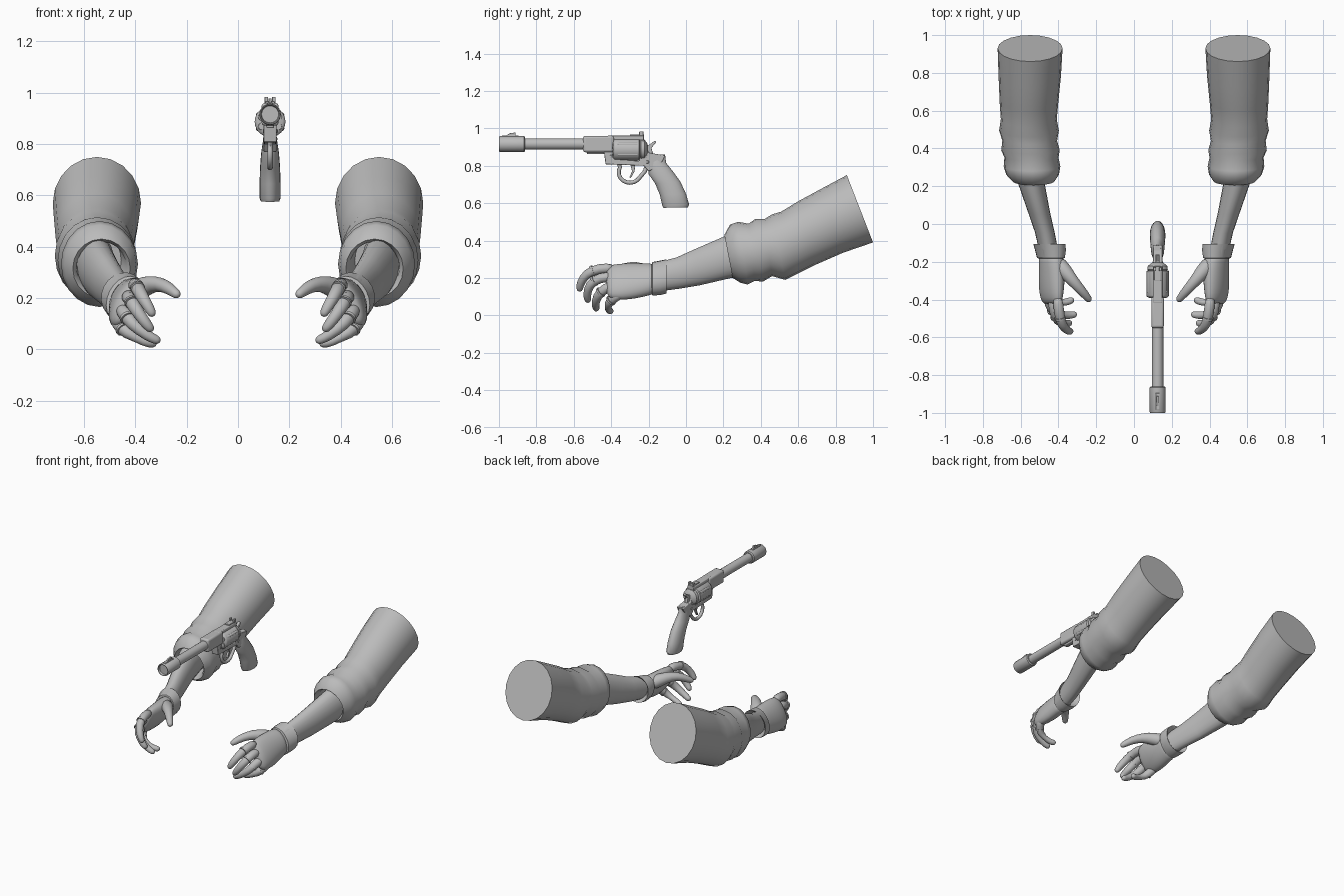
import bpy, bmesh, math
from mathutils import Vector as V

old = bpy.data.objects.get("Cube")
if old:
    bpy.data.objects.remove(old)

grey = bpy.data.materials.new("plain grey")
grey.use_nodes = True
grey.diffuse_color = (0.5, 0.5, 0.5, 1)
grey.node_tree.nodes["Principled BSDF"].inputs["Base Color"].default_value = (0.5, 0.5, 0.5, 1)

GX = 0.125   # gun centre plane
BORE = 0.916  # barrel height


def finish(name, bm, mirror=False, subsurf=0, bevel=0, angle=40):
    """Turn a bmesh into a named, shaded object."""
    bmesh.ops.recalc_face_normals(bm, faces=bm.faces)
    me = bpy.data.meshes.new(name)
    bm.to_mesh(me)
    bm.free()
    me.materials.append(grey)
    me.shade_smooth()
    me.set_sharp_from_angle(angle=math.radians(angle))
    ob = bpy.data.objects.new(name, me)
    bpy.context.collection.objects.link(ob)
    if bevel:
        mod = ob.modifiers.new("Bevel", "BEVEL")
        mod.width, mod.segments, mod.limit_method = bevel, 3, "ANGLE"
    if subsurf:
        mod = ob.modifiers.new("Subdivision", "SUBSURF")
        mod.levels = mod.render_levels = subsurf
    if mirror:
        ob.modifiers.new("Mirror", "MIRROR")


def loft(bm, rings, sides=16):
    """Skin elliptical rings given as (centre, half axis, half axis)."""
    loops = []
    for c, u, v in rings:
        turn = [2 * math.pi * i / sides for i in range(sides)]
        loops.append([bm.verts.new(c + u * math.cos(a) + v * math.sin(a)) for a in turn])
    for a, b in zip(loops, loops[1:]):
        for i in range(sides):
            j = (i + 1) % sides
            bm.faces.new((a[i], a[j], b[j], b[i]))
    bm.faces.new(loops[0])
    bm.faces.new(loops[-1])


def side_ring(uy, uz, ly, lz, cx, hw):
    """Ring from its two profile points plus centre and half width."""
    top, low = V((cx, uy, uz)), V((cx, ly, lz))
    return (top + low) / 2, V((hw, 0, 0)), (top - low) / 2


def hand_ring(cx, y, cz, wide, thick):
    """Ring across the hand, rolled so the thumb side is up and inward."""
    return V((cx, y, cz)), V((-0.45, 0, 0.89)) * wide, V((0.89, 0, 0.45)) * thick


def tube(bm, points, radii, sides=12):
    """Rounded tube through points, used for fingers and bent metal."""
    pts = [V(p) for p in points]
    rings = []
    for i, p in enumerate(pts):
        t = (pts[min(i + 1, len(pts) - 1)] - pts[max(i - 1, 0)]).normalized()
        u = t.cross(V((1, 0.1, 0.2))).normalized()
        rings.append((p, u * radii[i], t.cross(u) * radii[i]))
    p, u, v = rings[-1]
    r = radii[-1]
    rings += [(p + t * r * 0.6, u * 0.8, v * 0.8), (p + t * r, u * 0.3, v * 0.3)]
    loft(bm, rings, sides)


def plate(name, outline, width, bevel=0.004, x=GX):
    """Extrude a profile in the y-z plane about the plane x."""
    bm = bmesh.new()
    face = bm.faces.new([bm.verts.new((x - width / 2, y, z)) for y, z in outline])
    ext = bmesh.ops.extrude_face_region(bm, geom=[face], use_keep_orig=True)
    moved = [g for g in ext["geom"] if isinstance(g, bmesh.types.BMVert)]
    bmesh.ops.translate(bm, verts=moved, vec=(width, 0, 0))
    finish(name, bm, bevel=bevel)


def box(name, y0, y1, z0, z1, width, bevel=0.003, x=GX):
    plate(name, [(y0, z0), (y1, z0), (y1, z1), (y0, z1)], width, bevel, x)


def lathe(name, profile, z, x=GX, sides=24):
    """Round part along y from (y, radius) pairs."""
    bm = bmesh.new()
    loft(bm, [(V((x, y, z)), V((r, 0, 0)), V((0, 0, r))) for y, r in profile], sides)
    finish(name, bm)


# Sleeves with rumpled folds and a turned-in cuff
bm = bmesh.new()
loft(bm, [side_ring(*r) for r in (
    (.86, .75, 1.0, .39, .55, .172), (.72, .675, .84, .335, .552, .165),
    (.60, .61, .68, .265, .556, .155), (.51, .555, .60, .225, .557, .148),
    (.46, .54, .53, .19, .556, .158), (.42, .515, .46, .21, .552, .145),
    (.37, .515, .41, .18, .548, .155), (.335, .49, .37, .185, .543, .143),
    (.28, .50, .33, .165, .54, .150), (.235, .485, .29, .175, .537, .140),
    (.205, .43, .25, .20, .532, .112), (.23, .42, .26, .215, .532, .098),
    (.30, .45, .33, .24, .54, .085))], 20)
finish("sleeves", bm, mirror=True, angle=50)

# Forearms
bm = bmesh.new()
loft(bm, [side_ring(*r) for r in (
    (.32, .455, .34, .22, .56, .078), (.20, .42, .22, .195, .542, .07),
    (.05, .355, .07, .16, .502, .058), (-.05, .31, -.04, .142, .472, .052),
    (-.18, .275, -.17, .125, .445, .05))], 20)
finish("forearms", bm, mirror=True, angle=60)

# Glove cuffs with a hollow rim
bm = bmesh.new()
loft(bm, [hand_ring(*r) for r in (
    (.445, -.15, .205, .06, .05), (.448, -.115, .208, .082, .072),
    (.448, -.105, .208, .094, .084), (.442, -.14, .20, .096, .078),
    (.44, -.18, .196, .094, .068), (.44, -.185, .195, .08, .05))], 20)
finish("glove_cuffs", bm, mirror=True, angle=50)

# Palms
bm = bmesh.new()
loft(bm, [hand_ring(*r) for r in (
    (.44, -.15, .198, .086, .06), (.438, -.20, .192, .094, .058),
    (.435, -.27, .184, .105, .06), (.437, -.34, .18, .109, .054),
    (.437, -.39, .18, .103, .045), (.432, -.43, .18, .09, .032))], 16)
finish("palms", bm, mirror=True, subsurf=1, angle=180)

# Fingers: base, knuckle, middle joint, last joint, tip
fingers = {
    "index": ((.405, -.38, .25), (.398, -.46, .253), (.385, -.535, .225), (.352, -.565, .17), (.338, -.568, .145)),
    "middle": ((.43, -.38, .205), (.425, -.46, .205), (.405, -.52, .165), (.362, -.53, .105), (.345, -.525, .085)),
    "ring": ((.455, -.37, .16), (.448, -.43, .15), (.418, -.48, .10), (.348, -.485, .05), (.32, -.48, .038)),
    "little": ((.475, -.34, .12), (.465, -.38, .10), (.435, -.42, .06), (.36, -.415, .028), (.335, -.405, .024)),
}
for name, path in fingers.items():
    bm = bmesh.new()
    tube(bm, path, (.028, .029, .027, .023, .019))
    finish(name + "_fingers", bm, mirror=True, subsurf=1, angle=180)
    # Seam bands around the finger joints
    bm = bmesh.new()
    a, b = V(path[1]).lerp(V(path[2]), .45), V(path[1]).lerp(V(path[2]), .6)
    t = (b - a).normalized()
    u = t.cross(V((1, 0, 0))).normalized()
    loft(bm, [(p, u * .029, t.cross(u) * .029) for p in (a, b)])
    finish(name + "_finger_bands", bm, mirror=True)

# Thumbs
bm = bmesh.new()
tube(bm, ((.42, -.19, .215), (.37, -.245, .243), (.325, -.30, .258), (.28, -.35, .247), (.242, -.395, .217)),
     (.045, .044, .032, .027, .02))
finish("thumbs", bm, mirror=True, subsurf=1, angle=180)

# Barrel with a heavier muzzle sleeve and a shallow bore
lathe("barrel", [(-.88, .03), (-.53, .03)], BORE)
lathe("muzzle", [(-.985, .02), (-.985, .033), (-.998, .036), (-1, .039), (-.995, .042),
                 (-.865, .042), (-.86, .036)], BORE)
plate("front_sight", [(-.985, .95), (-.91, .95), (-.912, .978), (-.94, .974)], .012, .002)
box("sight_base", -.985, -.895, .945, .962, .022)

# Frame around the cylinder window
box("barrel_shroud", -.55, -.385, .872, .96, .066, .012)
box("top_strap", -.42, -.225, .936, .961, .05, .005)
plate("lower_frame", [(-.44, .885), (-.39, .885), (-.385, .835), (-.25, .825), (-.245, .94), (-.225, .94),
                      (-.20, .87), (-.11, .855), (-.14, .80), (-.20, .77), (-.225, .80), (-.43, .808)], .05)
box("ejector_housing", -.53, -.435, .862, .885, .03, .006)
lathe("recoil_shield", [(-.245, .05), (-.24, .054), (-.222, .052), (-.205, .03)], .887)

# Cylinder with raised lands and chamber rims
lathe("cylinder", [(-.39, .048), (-.384, .057), (-.378, .06), (-.25, .06), (-.247, .056)], .887)
for i in range(6):
    a = math.pi * (i + .5) / 3
    dx, dz = math.cos(a), math.sin(a)
    lathe("chamber_rim", [(-.393, .014), (-.385, .016)], .887 + .036 * dz, GX + .036 * dx, 12)
    lathe("cylinder_land", [(-.372, .005), (-.36, .010), (-.26, .010)], .887 + .053 * dz, GX + .053 * dx, 10)

# Trigger guard and trigger
bm = bmesh.new()
arc = [math.radians(d) for d in range(150, 331, 20)]
guard = [(GX, -.30 + .06 * math.cos(a), .765 + .056 * math.sin(a)) for a in arc]
guard = [(GX, -.365, .82)] + guard + [(GX, -.22, .77), (GX, -.21, .80)]
tube(bm, guard, [.011] * len(guard), 10)
finish("trigger_guard", bm)
plate("trigger", [(-.30, .815), (-.27, .815), (-.275, .77), (-.295, .735), (-.303, .738), (-.288, .77)], .016, .002)

# Hammer and rear sight
plate("hammer", [(-.225, .86), (-.175, .86), (-.185, .895), (-.16, .925), (-.165, .935), (-.20, .91), (-.225, .92)],
      .022)
box("rear_sight_base", -.30, -.225, .955, .968, .036)
for s in (-1, 1):
    box("rear_sight_post", -.25, -.228, .96, .984, .014, .003, GX + s * .015)
    # Frame screws
    for y, z in ((-.40, .85), (-.215, .85), (-.205, .82)):
        box("frame_screw", y - .007, y + .007, z - .007, z + .007, .008, .003, GX + s * .024)

# Grip with rounded sides, flaring to the butt
bm = bmesh.new()
loft(bm, [side_ring(*r, GX, hw) for *r, hw in (
    (-.112, .86, -.185, .86, .02), (-.106, .815, -.205, .82, .027), (-.07, .77, -.20, .755, .035),
    (-.03, .715, -.165, .705, .039), (0, .65, -.14, .645, .041), (.017, .592, -.127, .588, .041),
    (.01, .578, -.12, .575, .036))], 20)
finish("grip", bm)
